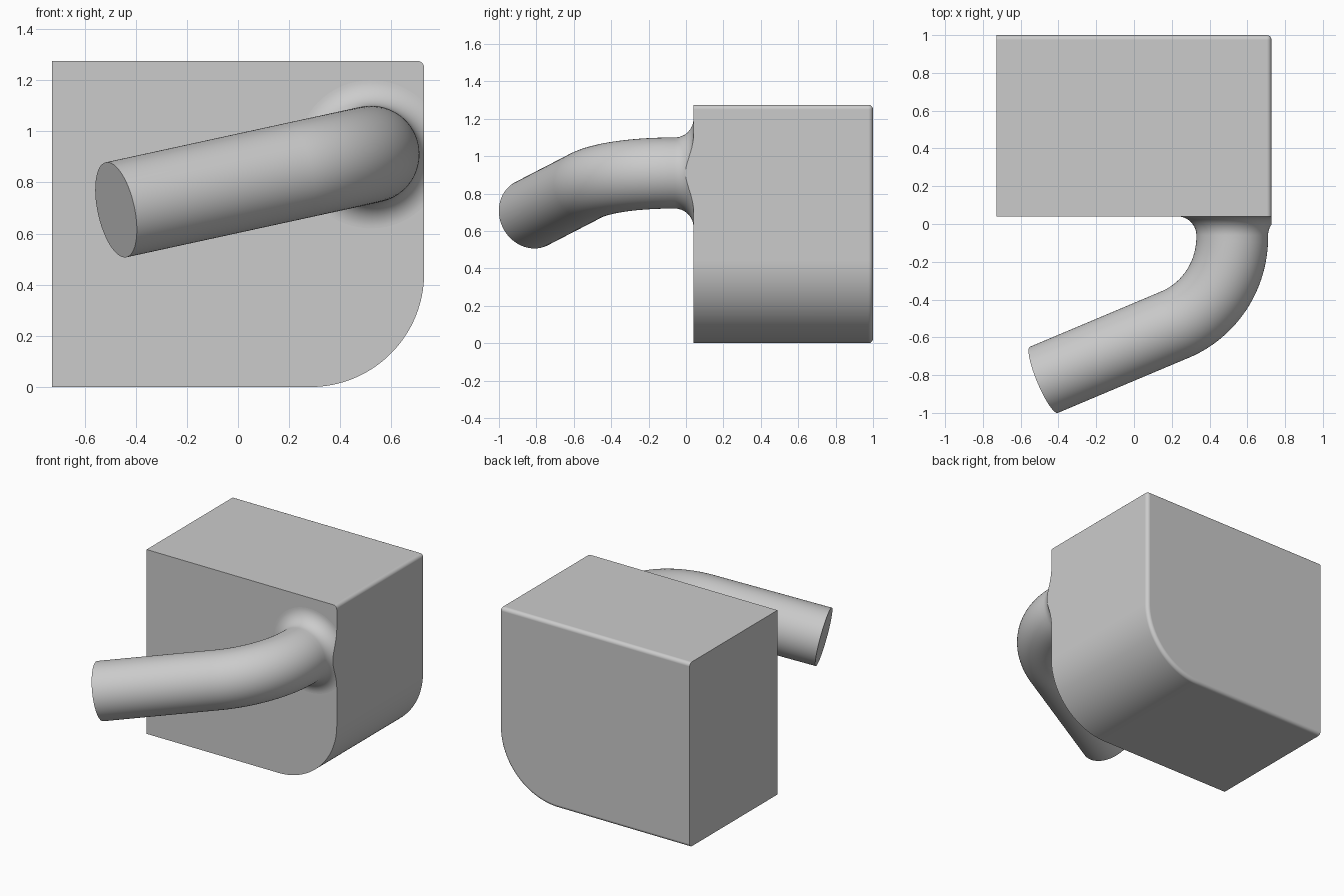
import bpy, bmesh
from math import sin, cos, pi, radians
from mathutils import Vector, Quaternion

cube = bpy.data.objects.get("Cube")
if cube:
    bpy.data.objects.remove(cube, do_unlink=True)

HALF_W, HEIGHT, FRONT, BACK = 0.728, 1.275, 0.04, 1.0
CORNER, EDGE = 0.445, 0.025
TUBE, FLARE, BEND = 0.19, 0.10, 0.50
SIDES = 64

grey = bpy.data.materials.new("plain grey")
grey.use_nodes = True
color = (0.6, 0.6, 0.6, 1)
grey.diffuse_color = color
grey.node_tree.nodes["Principled BSDF"].inputs["Base Color"].default_value = color


def finish(bm, name):
    bmesh.ops.recalc_face_normals(bm, faces=bm.faces)
    mesh = bpy.data.meshes.new(name)
    bm.to_mesh(mesh)
    bm.free()
    obj = bpy.data.objects.new(name, mesh)
    bpy.context.collection.objects.link(obj)
    mesh.materials.append(grey)
    bpy.ops.object.select_all(action="DESELECT")
    obj.select_set(True)
    bpy.context.view_layer.objects.active = obj
    bpy.ops.object.shade_smooth_by_angle(angle=radians(35))
    return obj


# Block: outline with one large rounded lower corner, extruded to the back
outline = [(-HALF_W, HEIGHT), (-HALF_W, 0)]
for i in range(33):
    a = -pi / 2 + i / 32 * pi / 2
    outline.append((HALF_W - CORNER + CORNER * cos(a), CORNER + CORNER * sin(a)))
outline.append((HALF_W, HEIGHT))

bm = bmesh.new()
face = bm.faces.new([bm.verts.new((x, FRONT, z)) for x, z in outline])
out = bmesh.ops.extrude_face_region(bm, geom=[face], use_keep_orig=True)
moved = [g for g in out["geom"] if isinstance(g, bmesh.types.BMVert)]
bmesh.ops.translate(bm, verts=moved, vec=(0, BACK - FRONT, 0))
bmesh.ops.recalc_face_normals(bm, faces=bm.faces)


def is_softened(edge):
    a, b = (v.co for v in edge.verts)
    mid = (a + b) / 2
    on_back = mid.y > BACK - 0.001 and mid.x > -HALF_W + 0.001
    top_right = mid.x > HALF_W - 0.001 and mid.z > HEIGHT - 0.001
    return on_back or top_right


bmesh.ops.bevel(bm, geom=[e for e in bm.edges if is_softened(e)], offset=EDGE,
                offset_type="OFFSET", segments=5, profile=0.5, affect="EDGES")
block = finish(bm, "block")
weighted = block.modifiers.new("even shading", "WEIGHTED_NORMAL")
weighted.keep_sharp = True

# Tube: path stations of (centre, direction, radius)
root = Vector((0.52, FRONT, 0.91))
knee = Vector((0.52, -0.405, 0.91))
tip = Vector((-0.477, -0.825, 0.693))
start = Vector((0, -1, 0))
end = (tip - knee).normalized()
angle = start.angle(end)
axis = start.cross(end).normalized()
bend_start = knee - start * BEND * sin(angle / 2) / cos(angle / 2)
pivot = bend_start + axis.cross(start) * BEND

stations = []
for i in range(17):                      # flared root
    a = i / 16 * pi / 2
    stations.append((root + start * FLARE * (1 - cos(a)), start,
                     TUBE + FLARE * (1 - sin(a))))
for i in range(1, 33):                   # bend
    q = Quaternion(axis, angle * i / 32)
    stations.append((pivot + q @ (bend_start - pivot), q @ start, TUBE))
stations.append((tip, end, TUBE))        # straight run

bm = bmesh.new()
rings = []
for centre, direction, radius in stations:
    u = axis
    v = direction.cross(axis)
    rings.append([bm.verts.new(centre + radius * (u * cos(t) + v * sin(t)))
                  for t in (2 * pi * k / SIDES for k in range(SIDES))])
for r0, r1 in zip(rings, rings[1:]):
    for k in range(SIDES):
        n = (k + 1) % SIDES
        bm.faces.new((r0[k], r0[n], r1[n], r1[k]))
bm.faces.new(rings[-1])

# Trim the flare flush with the side of the block and close the cut
cut = bmesh.ops.bisect_plane(bm, geom=bm.verts[:] + bm.edges[:] + bm.faces[:],
                             plane_co=(HALF_W, 0, 0), plane_no=(1, 0, 0),
                             clear_outer=True)
rim = [g for g in cut["geom_cut"] if isinstance(g, bmesh.types.BMVert)]
if len(rim) > 2:
    bm.faces.new(sorted(rim, key=lambda p: p.co.z))
finish(bm, "bent_tube")
